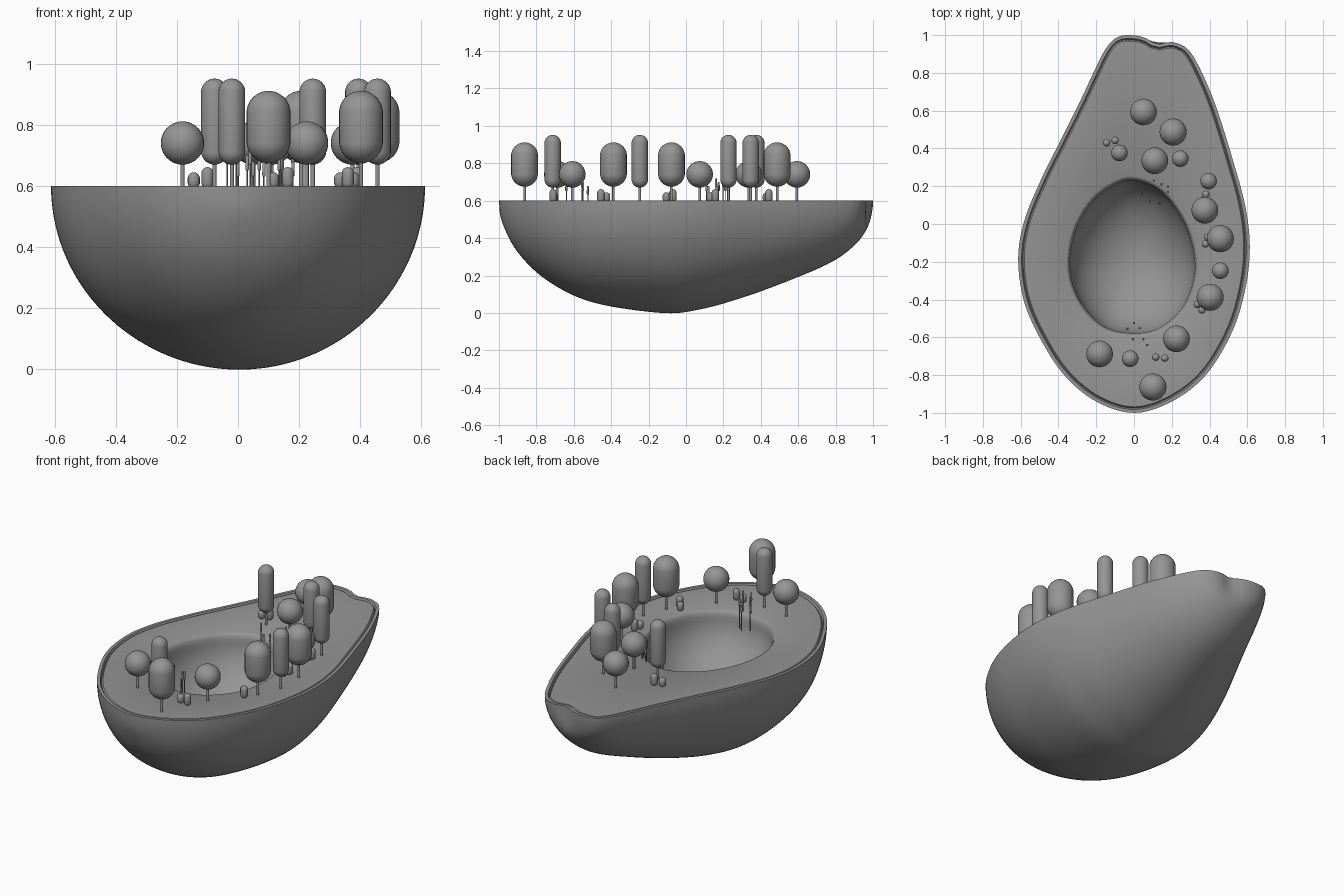
import bpy, bmesh, math
from mathutils import Vector

if "Cube" in bpy.data.objects:
    bpy.data.objects.remove(bpy.data.objects["Cube"])

grey = bpy.data.materials.new("matte_grey")
grey.use_nodes = True
grey.diffuse_color = (0.3, 0.3, 0.3, 1)
grey.node_tree.nodes["Principled BSDF"].inputs["Base Color"].default_value = (0.3, 0.3, 0.3, 1)

COUNT = 144      # points around every body ring
TOP = 0.596      # height of the flat ground
RIM = 0.6


def finish(name, bm, angle=35):
    """Turn a bmesh into a smooth shaded object."""
    bmesh.ops.recalc_face_normals(bm, faces=bm.faces)
    mesh = bpy.data.meshes.new(name)
    bm.to_mesh(mesh)
    bm.free()
    mesh.materials.append(grey)
    obj = bpy.data.objects.new(name, mesh)
    bpy.context.collection.objects.link(obj)
    bpy.ops.object.select_all(action='DESELECT')
    obj.select_set(True)
    bpy.context.view_layer.objects.active = obj
    bpy.ops.object.shade_smooth_by_angle(angle=math.radians(angle))


def spline(points, steps, closed):
    """Smooth curve through a few control points."""
    pts = [Vector(p) for p in points]
    n = len(pts)
    pick = (lambda i: pts[i % n]) if closed else (lambda i: pts[max(0, min(n - 1, i))])
    out = []
    for i in range(n if closed else n - 1):
        a, b, c, d = (pick(i + k) for k in (-1, 0, 1, 2))
        for s in range(steps):
            t = s / steps
            out.append(0.5 * (2 * b + (c - a) * t + (2 * a - 5 * b + 4 * c - d) * t ** 2
                              + (3 * b - a - 3 * c + d) * t ** 3))
    out.append(pts[0] if closed else pts[-1])
    return out


def even_loop(points):
    """Closed smooth loop with evenly spaced points."""
    raw = spline(points, 16, True)
    lengths = [0]
    for a, b in zip(raw, raw[1:]):
        lengths.append(lengths[-1] + (b - a).length)
    out, j = [], 0
    for i in range(COUNT):
        want = lengths[-1] * i / COUNT
        while lengths[j + 1] < want:
            j += 1
        f = (want - lengths[j]) / (lengths[j + 1] - lengths[j])
        out.append(raw[j].lerp(raw[j + 1], f))
    return out


def notched(p, amount):
    """Press a small dent into the pointed end."""
    if p.y < 0.8:
        return p
    return Vector((p.x, p.y - 0.028 * amount * math.exp(-((p.x - 0.12) / 0.05) ** 2)))


def inset(loop, d):
    out = []
    for i, p in enumerate(loop):
        t = (loop[(i + 1) % COUNT] - loop[i - 1]).normalized()
        out.append(p + Vector((t.y, -t.x)) * d)
    return out


def at_height(loop, z):
    return [(p.x, p.y, z) for p in loop]


outline = even_loop([(-.04, 1), (.06, .992), (.15, .975), (.23, .957), (.295, .915), (.36, .8),
                     (.435, .62), (.52, .35), (.588, .1), (.613, -.12), (.59, -.34), (.52, -.57),
                     (.38, -.8), (.2, -.94), (0, -1), (-.2, -.94), (-.37, -.8), (-.5, -.6),
                     (-.585, -.4), (-.613, -.18), (-.58, .02), (-.49, .24), (-.385, .45),
                     (-.295, .63), (-.215, .8), (-.155, .92), (-.1, .983)])
hollow = even_loop([(0, .232), (.14, .175), (.25, .04), (.312, -.12), (.32, -.28), (.26, -.44),
                    (.14, -.55), (0, -.58), (-.15, -.55), (-.26, -.45), (-.325, -.32),
                    (-.34, -.18), (-.305, -.02), (-.22, .12), (-.11, .205)])
keel = spline([(-1, RIM), (-.985, .49), (-.9, .325), (-.74, .172), (-.5, .057), (-.13, 0),
               (.07, .018), (.28, .075), (.5, .153), (.765, .265), (.9, .36),
               (.97, .455), (.997, .55), (1, RIM)], 10, False)


def keel_depth(y):
    for a, b in zip(keel, keel[1:]):
        if a.x <= y <= b.x:
            return RIM - a.y - (b.y - a.y) * (y - a.x) / max(b.x - a.x, 1e-9)
    return 0


def hull_point(p):
    """Drop a plan point onto the half-elliptic section at its y."""
    cuts = []
    for a, b in zip(outline, outline[1:] + outline[:1]):
        if (a.y > p.y) != (b.y > p.y):
            cuts.append(a.x + (b.x - a.x) * (p.y - a.y) / (b.y - a.y))
    left, right = min(cuts), max(cuts)
    u = (2 * p.x - left - right) / (right - left)
    z = RIM - keel_depth(p.y) * math.sqrt(max(0, 1 - u * u))
    q = notched(p, max(0, min(1, (z - 0.45) / 0.12)))
    return (q.x, q.y, z)


# Fruit half: hull, rim, groove, flat ground and hollow as one loft
keel_centre = Vector((0, -.13))
rings = []
for step in range(1, 36):
    s = math.sin(math.radians(step * 2.5))
    rings.append([hull_point(keel_centre + (p - keel_centre) * s) for p in outline])

edge = [notched(p, 1) for p in outline]
for d, z in ((0, RIM), (.018, RIM), (.025, .586), (.032, TOP)):
    rings.append(at_height(inset(edge, d), z))

middle = Vector((0, -.18))
bowl = [(1.05, TOP), (1.028, .592), (1.008, .58), (.995, .562)]
for i in range(1, 18):
    a = math.radians(i * 5)
    bowl.append((.995 * math.cos(a), .562 - .307 * math.sin(a)))
for s, z in bowl:
    rings.append(at_height([middle + (p - middle) * s for p in hollow], z))

bm = bmesh.new()
loops = [[bm.verts.new(c) for c in ring] for ring in rings]
for a, b in zip(loops, loops[1:]):
    for i in range(COUNT):
        j = (i + 1) % COUNT
        bm.faces.new((a[i], a[j], b[j], b[i]))
for loop, tip in ((loops[0], (0, -.13, 0)), (loops[-1], (0, -.18, .255))):
    v = bm.verts.new(tip)
    for i in range(COUNT):
        bm.faces.new((loop[i], loop[(i + 1) % COUNT], v))
finish("fruit_half", bm)


def capsule(name, x, y, low, high, r, sides=28):
    """Upright capsule; a sphere when its height is twice the radius."""
    bm = bmesh.new()
    bmesh.ops.create_uvsphere(bm, u_segments=sides, v_segments=sides // 2 + 1, radius=r)
    for v in bm.verts:
        v.co += Vector((x, y, high - r if v.co.z > 0 else low + r))
    finish(name, bm, 60)


def stem(name, x, y, low, high, r):
    bm = bmesh.new()
    bmesh.ops.create_cone(bm, cap_ends=True, segments=12, radius1=r, radius2=r, depth=high - low)
    bmesh.ops.translate(bm, verts=bm.verts, vec=(x, y, (low + high) / 2))
    finish(name, bm)


# Trees: round, oval and tall crowns on thin trunks
crowns = {"round": (.67, .812, .071), "oval": (.675, .912, .072), "tall": (.67, .952, .044)}
groves = {
    "round": [(.05, .593), (.11, .335), (.375, .073), (.225, -.608), (-.182, -.688)],
    "oval": [(.207, .487), (.457, -.078), (.403, -.388), (.1, -.863)],
    "tall": [(-.077, .376), (.245, .346), (.395, .227), (.457, -.247), (-.02, -.713)],
}
for kind, places in groves.items():
    low, high, r = crowns[kind]
    for x, y in places:
        capsule(kind + "_tree_crown", x, y, low, high, r)
        stem(kind + "_tree_trunk", x, y, TOP - .01, low + .02, .007)

# Bushes: pairs of a low and a higher one
bushes = [((-.145, .43), (-.1, .443)), ((.37, .13), (.38, .157)), ((.378, -.105), (.39, -.07)),
          ((.335, -.425), (.36, -.455)), ((.115, -.705), (.163, -.71))]
for pair in bushes:
    for (x, y), high in zip(pair, (.645, .662)):
        capsule("bush", x, y, TOP - .005, high, .02, 16)

# Reeds at both ends of the hollow
reeds = [(.105, .23), (.145, .21), (.18, .198), (.18, .17), (.14, .175), (.04, .16), (.085, .12),
         (.135, .11), (-.035, -.555), (0, -.525), (.03, -.55), (-.005, -.61), (.05, -.61), (.07, -.64)]
for i, (x, y) in enumerate(reeds):
    high = .68 + .02 * (i % 3)
    inside = -.57 < y < .18
    stem("reed_stem", x, y, .52 if inside else TOP - .01, high - .02, .0025)
    capsule("reed_head", x, y, high - .05, high, .006, 10)
